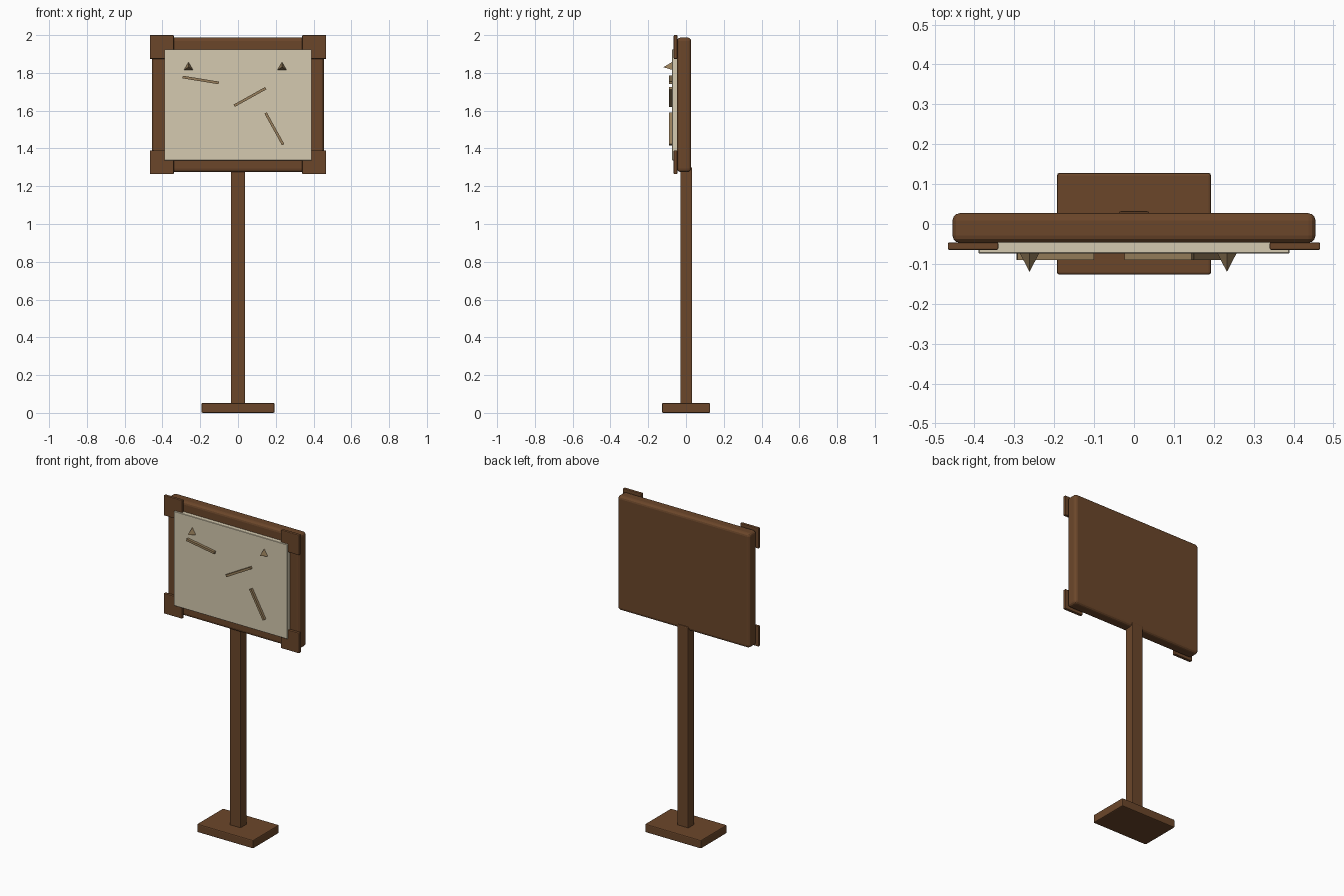
import bpy
from math import radians, atan2, hypot
from mathutils import Matrix

old = bpy.data.objects.get("Cube")
if old:
    bpy.data.objects.remove(old)


def material(name, rgb):
    m = bpy.data.materials.new(name)
    m.use_nodes = True
    color = [(c / 255) ** 2.2 for c in rgb] + [1]
    m.diffuse_color = color
    m.node_tree.nodes["Principled BSDF"].inputs["Base Color"].default_value = color
    return m


wood = material("brown wood", (107, 72, 46))
paper = material("cream paper", (212, 201, 174))
tan = material("tan", (150, 126, 92))


def finish(obj, name, mat, bevel=0, segments=2):
    obj.name = name
    obj.data.materials.append(mat)
    if bevel:
        mod = obj.modifiers.new("Soft edges", "BEVEL")
        mod.width = bevel
        mod.segments = segments
    return obj


def box(name, mat, x, y, z, bevel=0, segments=2, tilt=0):
    """Box from (min, max) ranges, optionally turned about the y axis."""
    bpy.ops.mesh.primitive_cube_add(size=1)
    obj = bpy.context.object
    ranges = (x, y, z)
    obj.data.transform(Matrix.Diagonal([b - a for a, b in ranges] + [1]))
    obj.location = [(a + b) / 2 for a, b in ranges]
    obj.rotation_euler.y = tilt
    return finish(obj, name, mat, bevel, segments)


# Stand
box("base", wood, (-.193, .193), (-.127, .128), (0, .052), .006)
box("post", wood, (-.038, .038), (-.03, .032), (.04, 1.3), .005)

# Board and the sheet pinned to it
box("board", wood, (-.455, .455), (-.047, .027), (1.275, 1.987), .018, 3)
box("sheet", paper, (-.39, .39), (-.074, -.04), (1.337, 1.925), .002, 1)

# Corner plates
for side, x in (("right", -.4035), ("left", .4035)):
    for level, z in (("lower", 1.327), ("upper", 1.937)):
        box(f"{side}_{level}_corner", wood, (x - .0635, x + .0635),
            (-.065, -.046), (z - .063, z + .063), .004)

# Thin strips on the sheet, each given by its two ends
strips = [(-.293, 1.778, -.102, 1.747),
          (-.02, 1.626, .147, 1.719),
          (.146, 1.588, .239, 1.42)]
for i, (x1, z1, x2, z2) in enumerate(strips):
    cx, cz = (x1 + x2) / 2, (z1 + z2) / 2
    half = hypot(x2 - x1, z2 - z1) / 2
    box(f"strip_{i + 1}", tan, (cx - half, cx + half), (-.09, -.07),
        (cz - .007, cz + .007), tilt=-atan2(z2 - z1, x2 - x1))

# Three-sided pins pointing forwards
for side, x in (("right", -.262), ("left", .233)):
    bpy.ops.mesh.primitive_cone_add(vertices=3, radius1=.03, depth=.05,
                                    location=(x, -.095, 1.83),
                                    rotation=(radians(90), 0, 0))
    finish(bpy.context.object, f"{side}_pin", tan)
